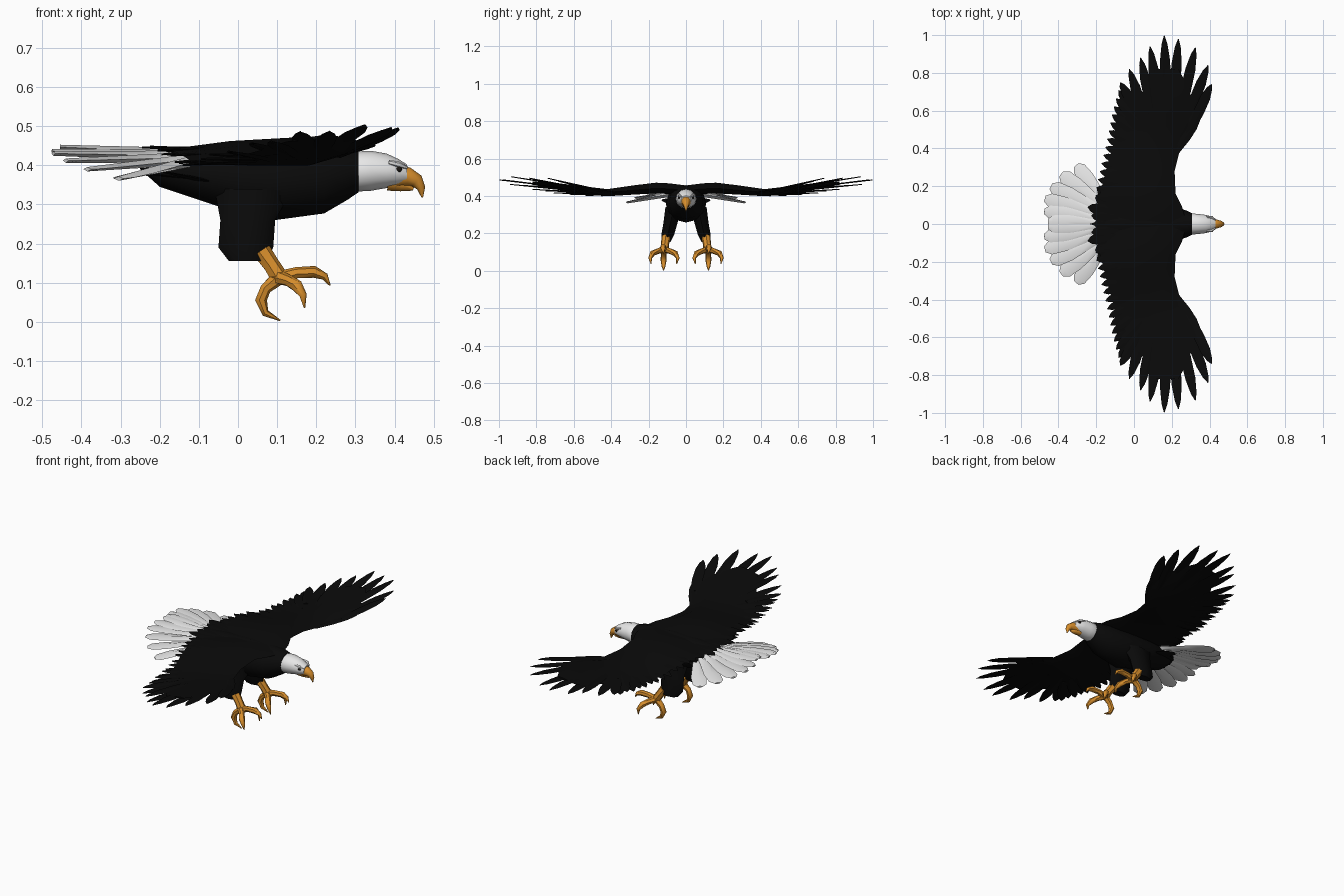
import bpy, bmesh, math
from mathutils import Vector

cube = bpy.data.objects.get("Cube")
if cube:
    bpy.data.objects.remove(cube, do_unlink=True)


def material(name, rgb, rough=0.8):
    m = bpy.data.materials.new(name)
    m.use_nodes = True
    m.diffuse_color = (*rgb, 1)
    b = m.node_tree.nodes["Principled BSDF"]
    b.inputs["Base Color"].default_value = (*rgb, 1)
    b.inputs["Roughness"].default_value = rough
    return m


BLACK = material("black_plumage", (0.003, 0.003, 0.003))
WHITE = material("white_plumage", (0.80, 0.80, 0.80))
ORANGE = material("orange_skin", (0.68, 0.27, 0.025))
EYE = material("eye_dark", (0.01, 0.008, 0.006))


def finish(name, bm, mat, mirror=False, angle=50):
    bmesh.ops.recalc_face_normals(bm, faces=bm.faces)
    me = bpy.data.meshes.new(name)
    bm.to_mesh(me)
    bm.free()
    me.materials.append(mat)
    ob = bpy.data.objects.new(name, me)
    bpy.context.collection.objects.link(ob)
    bpy.ops.object.select_all(action='DESELECT')
    ob.select_set(True)
    bpy.context.view_layer.objects.active = ob
    bpy.ops.object.shade_smooth_by_angle(angle=math.radians(angle))
    if mirror:
        mod = ob.modifiers.new("mirror", 'MIRROR')
        mod.use_axis = (False, True, False)
        mod.use_mirror_merge = False
    return ob


def loft(bm, rings):
    """Skin a list of equal rings and cap both ends."""
    vr = [[bm.verts.new(p) for p in r] for r in rings]
    n = len(vr[0])
    for a, b in zip(vr, vr[1:]):
        for i in range(n):
            bm.faces.new((a[i], a[(i + 1) % n], b[(i + 1) % n], b[i]))
    bm.faces.new(vr[0][::-1])
    bm.faces.new(vr[-1])


def circle(n):
    return [(math.cos(2 * math.pi * i / n), math.sin(2 * math.pi * i / n)) for i in range(n)]


def tube(bm, path, radii, n=7):
    """Tapered limb along a path."""
    pts = [Vector(p) for p in path]
    rings = []
    for i, p in enumerate(pts):
        t = (pts[min(i + 1, len(pts) - 1)] - pts[max(i - 1, 0)]).normalized()
        ref = Vector((0, 1, 0)) if abs(t.y) < 0.85 else Vector((1, 0, 0))
        u = t.cross(ref).normalized()
        w = t.cross(u)
        rings.append([p + (u * c + w * s) * radii[i] for c, s in circle(n)])
    loft(bm, rings)


POINTED = ((0, .7), (.4, 1), (.7, .95), (.9, .55), (1, .06))
PADDLE = ((0, .3), (.35, .65), (.7, 1), (.92, .9), (1, .4))


def feather(bm, base, tip, width, shape=POINTED, thick=.006):
    """Flat blade with a raised midrib."""
    a, b = Vector(base), Vector(tip)
    side = (b - a).cross(Vector((0, 0, 1))).normalized()
    up = side.cross(b - a).normalized()
    rings = []
    for t, k in shape:
        c = a.lerp(b, t)
        s, h = side * width / 2 * k, up * thick * (1 - .6 * t)
        rings.append([c - s, c + h, c + s, c - h])
    loft(bm, rings)


def interp(table, v):
    for (a, p), (b, q) in zip(table, table[1:]):
        if v <= b:
            return p + (q - p) * max(0, (v - a) / (b - a))
    return table[-1][1]


# Body and head: elliptical sections (x, bottom, top, half width)
def sections(name, rows, mat, n=12):
    bm = bmesh.new()
    loft(bm, [[(x, hw * c, (lo + hi) / 2 + (hi - lo) / 2 * s) for c, s in circle(n)]
              for x, lo, hi, hw in rows])
    return finish(name, bm, mat)


sections("body", [(-.25, .39, .44, .035), (-.2, .345, .445, .075), (-.05, .295, .452, .105),
                  (.08, .258, .458, .108), (.22, .277, .455, .092), (.28, .312, .446, .07),
                  (.308, .331, .438, .057)], BLACK)
sections("head", [(.28, .34, .43, .045), (.306, .333, .436, .056), (.34, .335, .437, .053),
                  (.38, .342, .43, .048), (.41, .348, .416, .04), (.432, .352, .402, .027)], WHITE)

# Brows, eyes and beak
bm = bmesh.new()
tube(bm, [(.385, .038, .408), (.41, .036, .402), (.432, .022, .394)], [.006, .008, .004], 6)
finish("brows", bm, WHITE, True)
bm = bmesh.new()
bmesh.ops.create_uvsphere(bm, u_segments=10, v_segments=6, radius=.0075)
bmesh.ops.translate(bm, verts=bm.verts, vec=(.412, .036, .390))
finish("eyes", bm, EYE, True)
bm = bmesh.new()
tube(bm, [(.405, 0, .370), (.435, 0, .370), (.457, 0, .360), (.468, 0, .342), (.471, 0, .318)],
     [.029, .025, .018, .011, .002], 10)
finish("upper_beak", bm, ORANGE)
bm = bmesh.new()
tube(bm, [(.385, 0, .357), (.42, 0, .350), (.448, 0, .339)], [.022, .017, .004], 8)
finish("lower_beak", bm, ORANGE)

# Thighs: stacked ellipses (z, x, y, x radius, y radius)
bm = bmesh.new()
loft(bm, [[(x + rx * c, y + ry * s, z) for c, s in circle(8)] for z, x, y, rx, ry in
          ((.34, .04, .065, .10, .045), (.26, .025, .082, .07, .038),
           (.19, .02, .098, .07, .034), (.155, .025, .107, .048, .024))])
finish("thighs", bm, BLACK, True)

# Feet: shank, three front toes and a back toe, each ending in a claw
bm = bmesh.new()
tube(bm, [(.06, .107, .18), (.085, .112, .145), (.11, .118, .105)], [.025, .022, .024])
R = [.019, .015, .016, .010, .002]
tube(bm, [(.10, .118, .11), (.15, .12, .125), (.195, .122, .127), (.222, .122, .115),
          (.235, .122, .093)], R)
for s in (-1, 1):
    tube(bm, [(.10, .118, .115), (.13, .118 + s * .033, .105), (.15, .118 + s * .062, .092),
              (.166, .118 + s * .074, .068), (.17, .118 + s * .068, .036)], R)
tube(bm, [(.10, .118, .11), (.07, .12, .085), (.058, .12, .055), (.07, .12, .022),
          (.108, .12, .003)], R)
finish("feet", bm, ORANGE, True)

# Wings: lofted aerofoil, then flight feathers
RISE = ((0, .432), (.1, .438), (.2, .443), (.4, .412), (.6, .432), (.8, .458), (1, .476))


def wz(x, y):
    return interp(RISE, y) + (x - .12) * .14 * min(1, max(0, (y - .3) / .4))


bm = bmesh.new()
rings = []
for y, x1, x0, h in ((0, .28, -.19, .024), (.09, .255, -.19, .030), (.16, .22, -.18, .030),
                     (.28, .215, -.15, .026), (.42, .25, -.11, .020), (.52, .315, -.07, .015),
                     (.62, .315, -.01, .011), (.72, .29, .06, .008), (.82, .235, .12, .004)):
    rings.append([(x, y, wz(x, y) + k * h) for x, k in
                  ((x1, 0), (x1 + (x0 - x1) * .2, 1), (x1 + (x0 - x1) * .6, .7), (x0, 0),
                   (x1 + (x0 - x1) * .6, -.6), (x1 + (x0 - x1) * .2, -.9))])
loft(bm, rings)
finish("wings", bm, BLACK, True)


def wing_feather(bm, base, tip, width, lift=0):
    feather(bm, (*base, wz(*base) + lift), (*tip, wz(*tip) + lift), width)


# Finger feathers fan around the wing tip
bm = bmesh.new()
TIPS = ((.41, .74), (.392, .84), (.325, .935), (.235, .98), (.16, .998),
        (.085, .94), (.035, .88), (-.025, .82))
for i, tip in enumerate(TIPS):
    t = i / 7
    wing_feather(bm, (.30 - .22 * t, .50 + .06 * math.sin(math.pi * t)), tip, .056,
                 .004 * (-1) ** i)
wing_feather(bm, (.22, .38), (.35, .57), .05)
wing_feather(bm, (.26, .45), (.385, .68), .05)
finish("finger_feathers", bm, BLACK, True, 30)

# Trailing feathers along the rear edge
bm = bmesh.new()
EDGE = ((.14, -.205), (.2, -.198), (.32, -.172), (.44, -.143), (.6, -.112), (.74, -.073))
COUNT = 15
for i in range(COUNT):
    t = i / (COUNT - 1)
    y = .15 + .60 * t
    x = interp(EDGE, y)
    a = math.radians(12 + 48 * t * t)
    wing_feather(bm, (x + .2 * math.cos(a), y - .2 * math.sin(a)), (x, y), .054,
                 .003 * (-1) ** i)
finish("trailing_feathers", bm, BLACK, True, 30)

# Tail fan, drooping towards the sides
bm = bmesh.new()
for bx, by, bz, tx, ty, tz, w in (
        (-.12, .01, .430, -.455, .015, .447, .07), (-.12, .02, .428, -.475, .068, .436, .075),
        (-.12, .03, .424, -.472, .135, .430, .08), (-.12, .045, .420, -.44, .20, .412, .085),
        (-.12, .06, .415, -.385, .265, .390, .085), (-.12, .08, .410, -.305, .312, .366, .08)):
    feather(bm, (bx, by, bz), (tx, ty, tz), w, PADDLE, .014)
finish("tail_feathers", bm, WHITE, True, 40)

# Pointed dark coverts over and under the tail root
bm = bmesh.new()
for tx, ty, dz in ((-.215, 0, 0), (-.245, .09, 0), (-.225, .045, .002), (-.205, .14, -.008),
                   (-.195, .185, -.018)):
    feather(bm, (-.06, ty * .55, .438), (tx, ty, .446 + dz), .07)
for tx, ty, z in ((-.235, .02, .375), (-.225, .065, .378), (-.2, .11, .385)):
    feather(bm, (-.08, ty * .7, .36), (tx, ty, z), .07)
finish("tail_coverts", bm, BLACK, True, 30)
